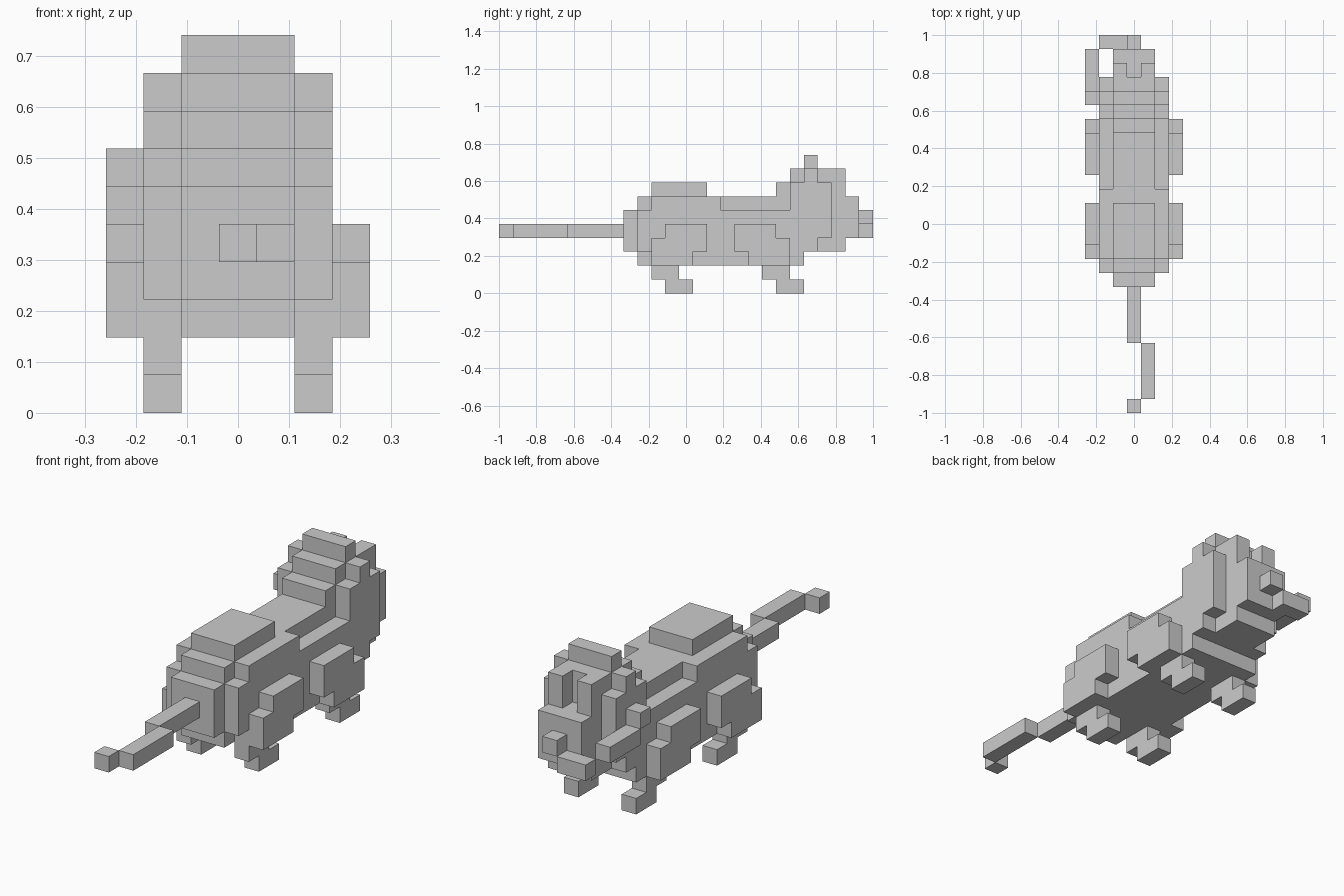
import bpy, bmesh
from mathutils import Vector

if "Cube" in bpy.data.objects:
    bpy.data.objects.remove(bpy.data.objects["Cube"])

U = 2 / 27  # one cell of the grid; the model is 27 cells long
parts = {}  # part name -> set of filled cells

def box(part, xs, ys, zs):
    """Fill an inclusive range of cells; x is counted from the middle."""
    parts.setdefault(part, set()).update(
        (x, y, z) for x in range(xs[0], xs[1] + 1)
        for y in range(ys[0], ys[1] + 1) for z in range(zs[0], zs[1] + 1))

def slab(part, half, ys, zs):
    """Symmetric block reaching half cells to each side of the middle."""
    box(part, (-half, half), ys, zs)

def leg(part, y, d, foot):
    """Pair of legs: chamfered thigh from row y in direction d, shin and foot."""
    for side in (-1, 1):
        thigh, inner = (3 * side,) * 2, (2 * side,) * 2
        for step in range(4):
            row = y + d * step
            box(part, thigh, (row, row), (3 if step == 3 else 2, 3 if step == 0 else 4))
        shin = min(y, y + d)
        box(part, inner, (shin, shin + 1), (1, 1))
        box(part, inner, (foot, foot + 1), (0, 0))

# body: rounded end, long core, hump and shoulders
slab("body", 1, (9, 9), (3, 5))
slab("body", 1, (10, 21), (2, 6))
slab("body", 1, (11, 14), (7, 7))
slab("body", 2, (10, 10), (3, 5))
slab("body", 2, (11, 21), (2, 5))
slab("body", 2, (11, 15), (6, 6))

# head: crown steps, cheeks, face and two brows with a notch between
for step in range(3):
    slab("head", 1, (20 + step, min(23, 24 - step) if step < 2 else 22), (7 + step, 7 + step))
slab("head", 1, (22, 24), (3, 6))
slab("head", 1, (25, 25), (4, 6))
slab("head", 2, (22, 22), (3, 8))
slab("head", 2, (21, 23), (4, 7))
for side in (-1, 1):
    box("head", (side, side), (24, 24), (7, 8))

# nose and the stepped bar curling round one side of the face
box("nose", (0, 0), (26, 26), (5, 5))
box("side_bar", (-3, -3), (22, 22), (6, 6))
box("side_bar", (-3, -3), (23, 25), (5, 5))
box("side_bar", (-2, -1), (26, 26), (4, 4))

# kinked tail
for x, ys in ((0, (0, 0)), (1, (1, 4)), (0, (5, 8))):
    box("tail", (x, x), ys, (4, 4))

# legs
leg("tail_side_legs", 11, 1, 12)
leg("head_side_legs", 20, -1, 20)

solid = set().union(*parts.values())

def build(name, own):
    """Make one part from the cell faces that are open to the air."""
    bm = bmesh.new()
    for cell in own:
        centre = Vector((cell[0], cell[1] - 13, cell[2] + 0.5))
        for axis in range(3):
            for sign in (-1, 1):
                n = Vector((0, 0, 0))
                n[axis] = sign
                if tuple(int(c + d) for c, d in zip(cell, n)) in solid:
                    continue
                s = Vector((0, 0, 0))
                s[(axis + 1) % 3] = 0.5
                t = n.cross(s)
                mid = centre + n * 0.5
                corners = (mid - s - t, mid + s - t, mid + s + t, mid - s + t)
                bm.faces.new([bm.verts.new(c * U) for c in corners])
    bmesh.ops.remove_doubles(bm, verts=bm.verts, dist=0.001)
    bmesh.ops.dissolve_limit(bm, angle_limit=0.01, verts=bm.verts, edges=bm.edges)
    mesh = bpy.data.meshes.new(name)
    bm.to_mesh(mesh)
    bm.free()
    bpy.context.collection.objects.link(bpy.data.objects.new(name, mesh))

for name, own in parts.items():
    build(name, own)
